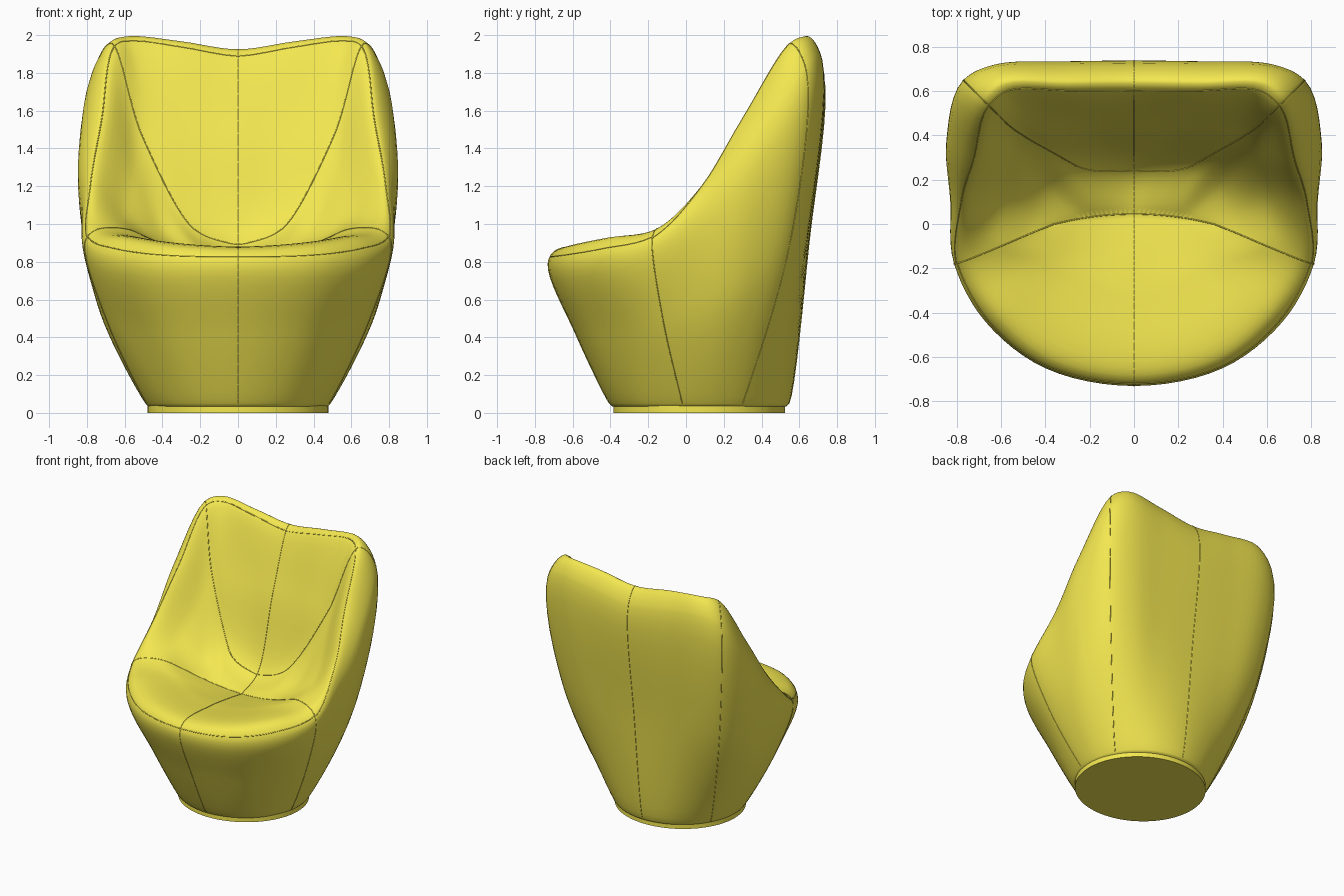
import bpy, bmesh, math
from mathutils import Vector

cube = bpy.data.objects.get("Cube")
if cube:
    bpy.data.objects.remove(cube)

AROUND, UP = 6, 8          # samples between stations and between rings

upholstery = bpy.data.materials.new("yellow_upholstery")
upholstery.use_nodes = True
yellow = (0.9, 0.8, 0.08, 1)
upholstery.diffuse_color = yellow
shader = upholstery.node_tree.nodes["Principled BSDF"]
shader.inputs["Base Color"].default_value = yellow
shader.inputs["Roughness"].default_value = 0.6


def spline(pts, steps):
    """Centripetal spline through pts; the first and last only steer the ends."""
    out = []
    for a, b, c, d in zip(pts, pts[1:], pts[2:], pts[3:]):
        gap = [math.sqrt(max((q - p).length, 0.001)) for p, q in ((a, b), (b, c), (c, d))]
        ta, tb, tc, td = 0, gap[0], gap[0] + gap[1], sum(gap)

        def mix(p, q, tp, tq, t):
            return p.lerp(q, (t - tp) / (tq - tp))

        for s in range(steps):
            t = tb + (tc - tb) * s / steps
            ab, bc, cd = mix(a, b, ta, tb, t), mix(b, c, tb, tc, t), mix(c, d, tc, td, t)
            out.append(mix(mix(ab, bc, ta, tc, t), mix(bc, cd, tb, td, t), tb, tc, t))
    return out + [pts[-2]]


def with_ends(pts):
    return [pts[0] * 2 - pts[1]] + pts + [pts[-1] * 2 - pts[-2]]


def mirrored(half):
    """Full loop of stations from the front-to-back half on the left side."""
    half = [Vector(p) for p in half]
    return half + [Vector((-p.x, p.y, p.z)) for p in half[-2:0:-1]]


def foot(scale, z):
    angles = (-90, -63, -38, -11, 5, 18, 29, 45, 66, 90)
    return [(0.49 * scale * math.cos(math.radians(a)),
             0.07 + 0.475 * scale * math.sin(math.radians(a)), z) for a in angles]


# Rings of the shell, each from front centre round the side to back centre
waist = [(0, -.585, .42), (.34, -.505, .42), (.56, -.31, .43), (.69, -.12, .48), (.74, .12, .56),
         (.75, .34, .72), (.68, .55, .89), (.53, .625, .92), (.28, .645, .9), (0, .65, .89)]
widest = [(0, -.73, .79), (.4, -.65, .79), (.67, -.44, .82), (.81, -.18, .9), (.825, .1, 1.1),
          (.835, .36, 1.43), (.76, .64, 1.8), (.62, .71, 1.87), (.3, .721, 1.84), (0, .725, 1.8)]
crest = [(0, -.68, .865), (.37, -.605, .885), (.6, -.42, .922), (.76, -.165, .965), (.775, .08, 1.2),
         (.73, .3, 1.56), (.67, .55, 1.957), (.58, .63, 1.994), (.3, .632, 1.967), (0, .635, 1.925)]
inner = [(0, -.35, .865), (.2, -.3, .87), (.39, -.2, .895), (.6, -.1, .975), (.6, .1, 1.05),
         (.55, .28, 1.25), (.5, .4, 1.45), (.42, .42, 1.48), (.2, .44, 1.48), (0, .44, 1.48)]
seat = [(0, -.14, .84), (.15, -.14, .845), (.29, -.1, .865), (.46, -.04, .92), (.45, .06, .93),
        (.4, .17, .96), (.33, .24, 1.01), (.25, .25, .98), (.12, .25, .93), (0, .245, .9)]
# Back edge of the seat cushion, where the front and back stations meet
crease = [(x, 0.045 - 0.35 * x * x, 0.81 + 0.5 * x * x)
          for x in (0, .12, .24, .36, .3, .24, .18, .12, .06, 0)]

loops = []
for ring in (foot(0.97, 0.035), foot(1, 0.05), waist, widest, crest, inner, seat, crease):
    loop = mirrored(ring)
    loops.append(spline(loop[-1:] + loop + loop[:2], AROUND)[:-1])

# Columns run from the foot over the crest and down to the seat crease
count = len(loops[0])
grid = [spline(with_ends([loop[i] for loop in loops]), UP) for i in range(count)]

bm = bmesh.new()
verts = [[bm.verts.new(p) for p in column] for column in grid]
for i in range(count):
    left, right = verts[i], verts[(i + 1) % count]
    for j in range(len(left) - 1):
        bm.faces.new((left[j], right[j], right[j + 1], left[j + 1]))
bm.faces.new([column[0] for column in reversed(verts)])
bmesh.ops.remove_doubles(bm, verts=bm.verts, dist=0.001)
bmesh.ops.recalc_face_normals(bm, faces=bm.faces)
mesh = bpy.data.meshes.new("chair_shell")
bm.to_mesh(mesh)
bm.free()
shell = bpy.data.objects.new("chair_shell", mesh)
bpy.context.collection.objects.link(shell)
shell.data.materials.append(upholstery)


def shade(obj):
    bpy.ops.object.select_all(action='DESELECT')
    obj.select_set(True)
    bpy.context.view_layer.objects.active = obj
    bpy.ops.object.shade_smooth_by_angle(angle=math.radians(50))


shade(shell)

# Plinth under the shell
bpy.ops.mesh.primitive_cylinder_add(vertices=72, radius=1, depth=0.05, location=(0, 0.07, 0.025))
plinth = bpy.context.object
plinth.name = "base_plinth"
plinth.scale = (0.478, 0.455, 1)
plinth.data.materials.append(upholstery)
shade(plinth)

# Fine seams laid on the shell along (station, ring) paths
seams = bpy.data.curves.new("seams", 'CURVE')
seams.dimensions = '3D'
seams.bevel_depth = 0.003
seams.bevel_resolution = 1


def on_shell(station, ring):
    u, v = max(station, 0) * AROUND, ring * UP
    i, j = int(u), min(int(v), len(grid[0]) - 2)
    a, b = grid[i], grid[(i + 1) % count]
    return a[j].lerp(a[j + 1], v - j).lerp(b[j].lerp(b[j + 1], v - j), u - i)


def add_seam(path, sides=(1, -1)):
    nodes = spline(with_ends([Vector((s, r, 0)) for s, r in path]), 24)
    for side in sides:
        line = seams.splines.new('POLY')
        line.points.add(len(nodes) - 1)
        for point, node in zip(line.points, nodes):
            p = on_shell(node.x, node.y)
            point.co = (p.x * side, p.y, p.z, 1)


add_seam([(0, 1), (0, 4), (0, 7)], sides=(1,))              # front centre
add_seam([(9, 1), (9, 4), (9, 7)], sides=(1,))              # back centre
add_seam([(3, 1), (3, 4), (3, 7)])                          # side and seat cushion
add_seam([(3, 7), (1.5, 7), (0, 7)])                        # back edge of seat cushion
add_seam([(6, 1), (6, 4), (6, 5), (7, 5.95), (9, 6.05)])    # back corner and backrest panel
add_seam([(3, 3.3), (4, 3.9), (6, 4.1), (9, 4.2)])          # wing and top edge
add_seam([(0, 3.4), (1.5, 3.4), (3, 3.4)])                  # front edge of seat

seam_object = bpy.data.objects.new("seams", seams)
bpy.context.collection.objects.link(seam_object)
seams.materials.append(upholstery)
